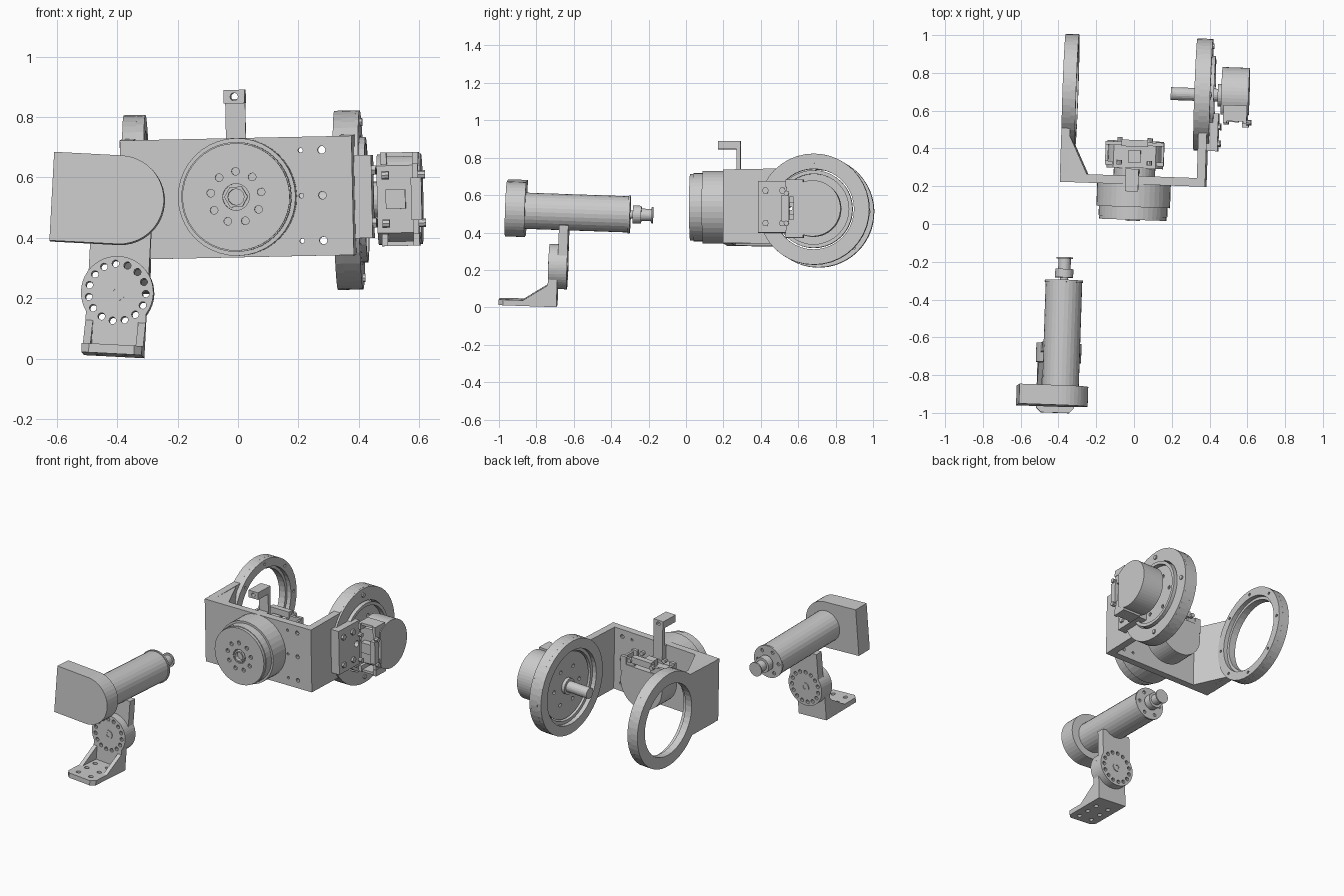
import bpy, bmesh
from math import sin, cos, pi, radians, tau
from mathutils import Matrix, Vector

if "Cube" in bpy.data.objects:
    bpy.data.objects.remove(bpy.data.objects["Cube"])

AX = {'x': lambda u, v, w: (w, u, v), 'y': lambda u, v, w: (u, w, v), 'z': lambda u, v, w: (u, v, w)}


def circ(u, v, r, n=40, a0=0.0):
    return [(u + r * cos(a0 + tau * i / n), v + r * sin(a0 + tau * i / n)) for i in range(n)]


def rect(u0, u1, v0, v1):
    return [(u0, v0), (u1, v0), (u1, v1), (u0, v1)]


def ring_holes(u, v, radius, count, r, a0=0.0):
    return [circ(u + radius * cos(a0 + tau * i / count), v + radius * sin(a0 + tau * i / count), r, 10)
            for i in range(count)]


def plate(name, axis, w0, w1, outline, holes=(), M=Matrix()):
    """Outline with holes, extruded along an axis from w0 to w1."""
    cu = bpy.data.curves.new(name, 'CURVE')
    cu.dimensions, cu.fill_mode, cu.extrude = '2D', 'BOTH', (w1 - w0) / 2
    for loop in [outline, *holes]:
        sp = cu.splines.new('POLY')
        sp.points.add(len(loop) - 1)
        for p, (u, v) in zip(sp.points, loop):
            p.co = (u, v, 0, 1)
        sp.use_cyclic_u = True
    tmp = bpy.data.objects.new(name + "_curve", cu)
    bpy.context.collection.objects.link(tmp)
    dg = bpy.context.evaluated_depsgraph_get()
    me = bpy.data.meshes.new_from_object(tmp.evaluated_get(dg))
    bpy.data.objects.remove(tmp)
    bm = bmesh.new()
    bm.from_mesh(me)
    for vert in bm.verts:
        u, v, w = vert.co
        vert.co = M @ Vector(AX[axis](u, v, w + (w0 + w1) / 2))
    bmesh.ops.remove_doubles(bm, verts=bm.verts, dist=1e-5)
    bmesh.ops.recalc_face_normals(bm, faces=bm.faces)
    for f in bm.faces:
        f.smooth = False
    bm.to_mesh(me)
    bm.free()
    ob = bpy.data.objects.new(name, me)
    bpy.context.collection.objects.link(ob)
    return ob


def about(p, R):
    return Matrix.Translation(p) @ R @ Matrix.Translation(-Vector(p))


def rot(deg, axis):
    return Matrix.Rotation(radians(deg), 4, axis)


# ---------- Motor on its tilting stand ----------
S = Matrix.Translation((0, 0, .006)) @ about((-.41, -.69, 0), rot(-2, 'Z') @ rot(3, 'Y') @ rot(-2, 'X'))
X = -.41
foot = [(-.51, -.69), (-.51, -.975), (-.485, -1), (-.335, -1), (-.31, -.975), (-.31, -.69)]
foot_holes = [circ(X + dx, y, .014, 12) for dx in (-.045, .045) for y in (-.95, -.87, -.79)]
plate("foot", 'z', 0, .03, foot, foot_holes, S)
for s in (-1, 1):
    x = X + s * .0875
    plate("foot_rib", 'x', x - .0125, x + .0125, [(-.87, .03), (-.74, .03), (-.74, .115)], (), S)

# Hinge plates: pitch-circle holes in each disc
Z = .212


def hinge(name, y0, y1, z_end, sign):
    arc = [(X + .12 * cos(a), Z - sign * .12 * sin(a))
           for a in [radians(-33.6 + i * 247.2 / 30) for i in range(31)]]
    outline = [(X + .1, z_end)] + arc + [(X - .1, z_end)]
    plate(name, 'y', y0, y1, outline, ring_holes(X, Z, .095, 15, .012), S)


hinge("stand_plate", -.74, -.69, .0, -1)
hinge("motor_arm", -.69, -.64, .44, 1)
plate("hinge_washer", 'y', -.744, -.636, circ(X, Z, .028, 16), [circ(X, Z, .014, 6)], S)
plate("hinge_pin", 'y', -.735, -.645, circ(X, Z, .014, 6), (), S)

# Gearbox housing with one round end, motor body and output pulley
MZ = .505
dshape = [(X + .147 * sin(a), MZ + .006 + .147 * cos(a)) for a in [pi * i / 20 for i in range(21)]]
dshape += [(-.635, MZ - .141), (-.635, MZ + .153)]
plate("gear_housing", 'y', -.98, -.875, dshape, (), S)
for name, y0, y1, r in (("motor_body", -.875, -.325, .097), ("output_shaft", -.316, -.2, .022),
                        ("pulley_hub", -.3, -.255, .048), ("pulley_core", -.255, -.195, .033),
                        ("pulley_flange", -.2, -.192, .044)):
    plate(name, 'y', y0, y1, circ(X, MZ, r, 28), (), S)
plate("front_flange", 'y', -.325, -.314, circ(X, MZ, .102), ring_holes(X, MZ, .075, 6, .011), S)

# ---------- U-shaped bracket ----------
B = about((0, .21, .535), rot(-2, 'Z') @ rot(-1.2, 'Y'))
RY, RZ, RR = .697, .517, .297
screws = [circ(x, z, r, 10) for x, r in ((.21, .008), (.28, .013)) for z in (.385, .535, .685)]
plate("bracket_plate", 'y', .21, .255, rect(-.388, .38, .335, .73), screws, B)
arc = [(RY + RR * cos(a), RZ + RR * sin(a)) for a in [radians(-142 + i * 275 / 40) for i in range(41)]]
arm = [(.255, .73), (.255, .335)] + arc
plate("left_arm", 'x', -.39, -.345, arm, [circ(RY, RZ, .225)], B)
plate("left_ring", 'x', -.345, -.318, circ(RY, RZ, RR),
      [circ(RY, RZ, .243)] + ring_holes(RY, RZ, .27, 8, .009), B)
plate("left_gusset", 'z', .335, .73, [(-.347, .25), (-.245, .25), (-.347, .46)], (), B)
plate("right_arm", 'x', .335, .38, arm, [circ(RY, RZ, .215)], B)
plate("right_ring_inner", 'x', .308, .335, circ(RY, RZ, RR), [circ(RY, RZ, .235)], B)
plate("right_ring_outer", 'x', .38, .392, circ(RY, RZ, RR), [circ(RY, RZ, .215)], B)
for a in range(4):
    y, z = RY + .258 * cos(a * pi / 2), RZ + .258 * sin(a * pi / 2)
    plate("ring_bolt", 'x', .39, .4, circ(y, z, .014, 8), (), B)

# Turning disc and axle in the right ring
plate("turn_disc", 'x', .345, .38, circ(RY, RZ, .208), ring_holes(RY, RZ, .12, 6, .012), B)
plate("turn_disc_rim", 'x', .38, .41, circ(RY, RZ, .208), [circ(RY, RZ, .188)], B)
plate("axle", 'x', .178, .45, circ(RY, RZ, .034, 20), (), B)
plate("axle_collar", 'x', .325, .345, circ(RY, RZ, .05, 20), (), B)

# Sensor mounting block on the outside of the right arm
plate("side_block", 'x', .38, .437, rect(.4, .6, .39, .665), [circ(.57, .525, .02, 12)], B)
for y in (.44, .53):
    for z in (.44, .615):
        plate("block_bolt", 'x', .437, .45, circ(y, z, .018, 6), (), B)

# ---------- Stepped front drum ----------
DZ = .535
plate("drum_rear", 'y', .09, .21, circ(0, DZ, .195), (), B)
plate("drum_middle", 'y', .04, .09, circ(0, DZ, .182), (), B)
plate("drum_face", 'y', .022, .04, circ(0, DZ, .178),
      [circ(0, DZ, .044, 24)] + ring_holes(0, DZ, .085, 9, .013, pi / 2), B)
plate("drum_nut", 'y', .016, .04, circ(0, DZ, .039, 6), [circ(0, DZ, .027, 12)], B)
plate("rear_hub", 'y', .255, .3, circ(0, DZ, .11, 32), (), B)

# ---------- Upright sensor post ----------
plate("post", 'x', -.038, .028, [(.255, .62), (.255, .73), (.27, .73), (.27, .86), (.292, .86), (.292, .62)], (), B)
plate("post_block", 'y', .172, .292, rect(-.04, .03, .845, .89), [circ(-.005, .867, .013, 12)], B)


# ---------- Round drive with open terminal cage (used twice) ----------
def drive(prefix, origin, c, s, w):
    M = B @ Matrix.Translation(origin) @ Matrix((c, s, w)).transposed().to_4x4()
    cut = radians(48)
    body = [(.15 * cos(a), .15 * sin(a)) for a in [cut + i * (tau - 2 * cut) / 36 for i in range(37)]]
    plate(prefix + "_body", 'z', 0, .145, body, (), M)
    plate(prefix + "_coupler", 'z', -.02, 0, circ(0, 0, .06, 24), (), M)
    plate(prefix + "_terminal", 'z', .03, .095, rect(.09, .14, -.032, .032), [circ(.118, 0, .01, 8)], M)
    plate(prefix + "_cross_bar", 'z', .115, .15, rect(.125, .165, -.07, .07), (), M)
    for k in (-1, 1):
        lo, hi = sorted((k * .115, k * .155))
        for w0, w1 in ((.015, .035), (.12, .14)):
            plate(prefix + "_cage_rail", 'z', w0, w1, rect(.05, .145, lo, hi), (), M)
        plate(prefix + "_cage_side", 'z', .015, .14, rect(.05, .135, *sorted((k * .14, k * .155))), (), M)
        plate(prefix + "_cage_web", 'z', .12, .138, rect(.09, .14, *sorted((k * .06, k * .12))), (), M)
        for z in (.03, .15):
            plate(prefix + "_cage_bolt", 'z', z - .012, z + .012, circ(.14, k * .08, .014, 8), (), M)


drive("side_drive", (.447, RY, RZ), (0, -1, 0), (0, 0, 1), (1, 0, 0))
drive("centre_drive", (0, .295, DZ - .01), (0, 0, 1), (1, 0, 0), (0, 1, 0))
